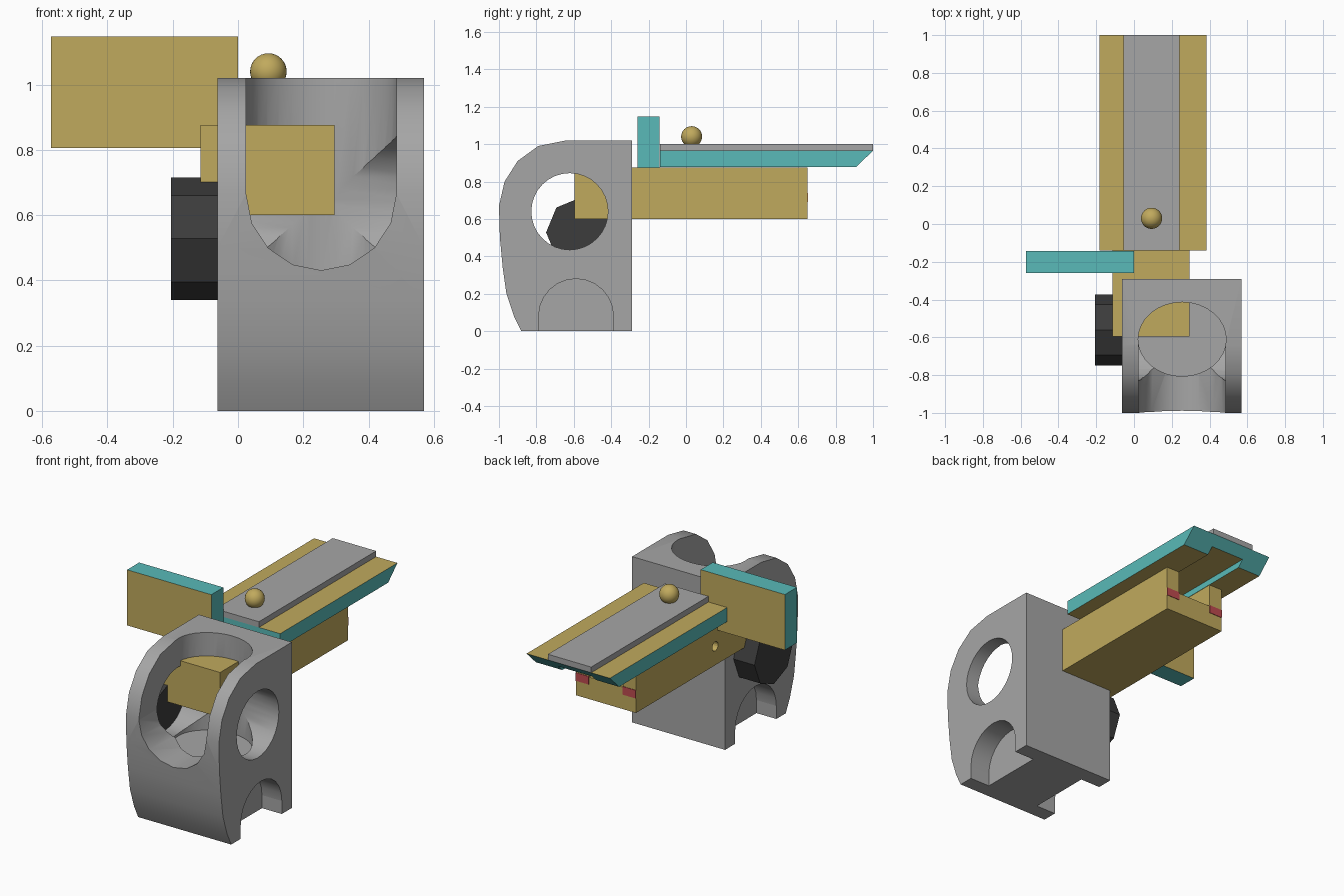
import bpy, bmesh
from math import pi
from mathutils import Matrix, Vector

if "Cube" in bpy.data.objects:
    bpy.data.objects.remove(bpy.data.objects["Cube"], do_unlink=True)


def material(name, rgb, rough=0.6):
    m = bpy.data.materials.new(name)
    m.use_nodes = True
    m.diffuse_color = (*rgb, 1)
    bsdf = m.node_tree.nodes["Principled BSDF"]
    bsdf.inputs["Base Color"].default_value = (*rgb, 1)
    bsdf.inputs["Roughness"].default_value = rough
    return m


grey = material("stone grey", (0.38, 0.38, 0.38))
gold = material("muted gold", (0.53, 0.40, 0.11))
teal = material("teal", (0.10, 0.49, 0.48))
dark = material("charcoal", (0.045, 0.045, 0.045))
red = material("red", (0.52, 0.07, 0.08))


def add(name, bm, *mats):
    bmesh.ops.recalc_face_normals(bm, faces=bm.faces)
    mesh = bpy.data.meshes.new(name)
    bm.to_mesh(mesh)
    bm.free()
    ob = bpy.data.objects.new(name, mesh)
    bpy.context.collection.objects.link(ob)
    for m in mats:
        mesh.materials.append(m)
    return ob


def box(name, lo, hi, *mats):
    bm = bmesh.new()
    lo, hi = Vector(lo), Vector(hi)
    mat = Matrix.Translation((lo + hi) / 2) @ Matrix.Diagonal((*(hi - lo), 1))
    bmesh.ops.create_cube(bm, size=1, matrix=mat)
    return add(name, bm, *mats)


def cylinder(name, centre, radii, depth, axis, sides, *mats):
    # radii are the half sizes on the two axes across the cylinder
    turn = {"X": Matrix.Rotation(pi / 2, 4, "Y"), "Y": Matrix.Rotation(pi / 2, 4, "X"),
            "Z": Matrix.Identity(4)}[axis]
    bm = bmesh.new()
    bmesh.ops.create_cone(bm, cap_ends=True, segments=sides, radius1=1, radius2=1, depth=depth,
                          matrix=Matrix.Translation(centre) @ turn @ Matrix.Diagonal((*radii, 1, 1)))
    return add(name, bm, *mats)


def profile(name, points, x0, x1, *mats):
    # side outline in y and z, extruded along x
    bm = bmesh.new()
    face = bm.faces.new([bm.verts.new((x0, y, z)) for y, z in points])
    out = bmesh.ops.extrude_face_region(bm, geom=[face])["geom"]
    bmesh.ops.translate(bm, vec=(x1 - x0, 0, 0),
                        verts=[v for v in out if isinstance(v, bmesh.types.BMVert)])
    return add(name, bm, *mats)


def activate(ob):
    bpy.ops.object.select_all(action="DESELECT")
    ob.select_set(True)
    bpy.context.view_layer.objects.active = ob


def cut(ob, *cutters):
    activate(ob)
    for c in cutters:
        mod = ob.modifiers.new("cut", "BOOLEAN")
        mod.operation, mod.solver, mod.object = "DIFFERENCE", "EXACT", c
        bpy.ops.object.modifier_apply(modifier=mod.name)
        bpy.data.objects.remove(c, do_unlink=True)


def smooth(ob, angle=0.55):
    activate(ob)
    bpy.ops.object.shade_smooth_by_angle(angle=angle)


def paint(ob, axis):
    # faces along the axis stay in the first colour, the rest take the second
    for p in ob.data.polygons:
        p.material_index = 0 if abs(p.normal[axis]) > 0.9 else 1


# Main block with a rounded front
block = profile("main_block",
                [(-0.29, 0), (-0.29, 1.02), (-0.64, 1.02), (-0.79, 0.99), (-0.90, 0.91),
                 (-0.97, 0.80), (-1, 0.67), (-0.995, 0.5), (-0.98, 0.34), (-0.96, 0.2),
                 (-0.92, 0.08), (-0.88, 0)], -0.063, 0.57, grey)
mid = 0.255
cut(block,
    # upright bore, open at the top
    cylinder("bore", (mid, -0.61, 0.92), (0.233, 0.196), 1.0, "Z", 32),
    # front slot with a round bottom
    cylinder("slot_round", (mid, -0.9, 0.665), (0.23, 0.234), 0.58, "Y", 16),
    box("slot_top", (mid - 0.23, -1.2, 0.665), (mid + 0.23, -0.61, 1.3)),
    # cross hole
    cylinder("cross_hole", (mid, -0.622, 0.64), (0.205, 0.205), 2, "X", 32))

# Arched pockets at the foot of both sides
for x in (-0.063, 0.57):
    cut(block,
        cylinder("arch", (x, -0.588, 0.08), (0.2, 0.2), 0.27, "X", 24),
        box("arch_foot", (x - 0.135, -0.788, -0.1), (x + 0.135, -0.388, 0.08)))
smooth(block)

# Eight-sided knob on the side
cylinder("side_knob", (-0.134, -0.56, 0.528), (0.188, 0.188), 0.143, "X", 8, dark)

# Beam with a channel in its top and a small side hole
x0, x1, wall = -0.115, 0.295, 0.09
beam = box("beam", (x0, -0.595, 0.60), (x1, 0.65, 0.876), gold)
cut(beam,
    box("channel", (x0 + wall, -0.1, 0.735), (x1 - wall, 0.8, 1)),
    cylinder("pin_hole", (x0, -0.12, 0.716), (0.028, 0.028), 0.16, "X", 16))

# Red marks on the beam end
for name, x in (("right_end_mark", x0), ("left_end_mark", x1 - wall)):
    box(name, (x, 0.648, 0.69), (x + wall, 0.653, 0.74), red)

# Tray with a slanted end and a groove below
tray = profile("tray", [(-0.14, 0.878), (0.91, 0.878), (1, 0.965), (-0.14, 0.965)],
               -0.182, 0.385, gold, teal)
cut(tray, box("groove", (x0 + wall, -0.1, 0.8), (x1 - wall, 1.2, 0.915)))
paint(tray, 2)

# Rail on the tray
box("rail", (-0.055, -0.14, 0.965), (0.24, 1, 1.0), grey)

# Ball on the rail
bm = bmesh.new()
bmesh.ops.create_uvsphere(bm, u_segments=32, v_segments=16, radius=0.056,
                          matrix=Matrix.Translation((0.093, 0.03, 1.04)))
smooth(add("ball", bm, gold))

# Upright plate at the side
plate = box("side_plate", (-0.573, -0.26, 0.806), (0, -0.143, 1.148), gold, teal)
paint(plate, 1)
